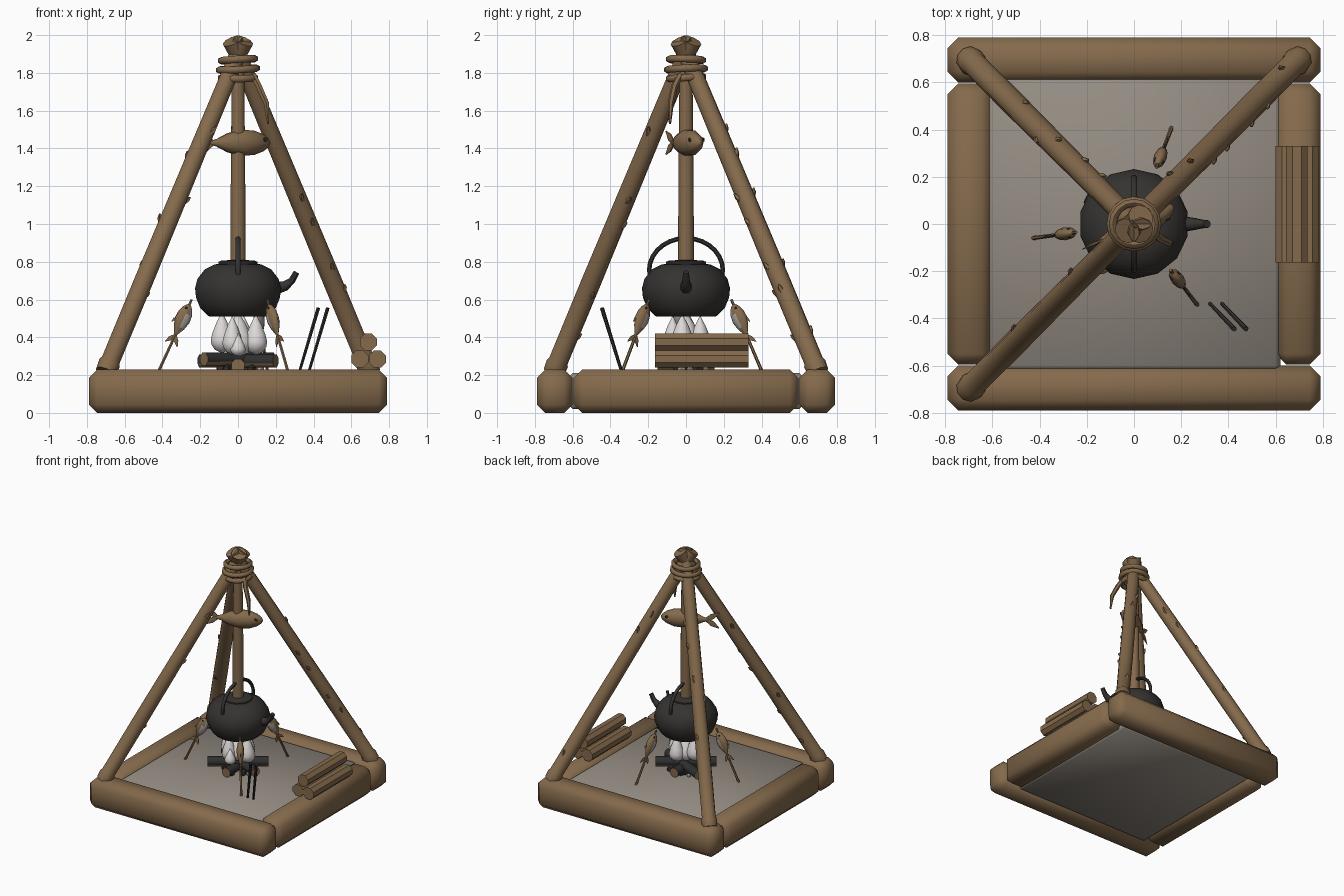
import bpy, bmesh, math, random
from mathutils import Vector as V

if "Cube" in bpy.data.objects:
    bpy.data.objects.remove(bpy.data.objects["Cube"])

random.seed(4)


def mat(name, rgb):
    m = bpy.data.materials.new(name)
    m.diffuse_color = (*rgb, 1)
    m.use_nodes = True
    m.node_tree.nodes["Principled BSDF"].inputs["Base Color"].default_value = m.diffuse_color
    return m


WOOD = mat("brown wood", (0.232, 0.144, 0.072))
ASH = mat("grey ash", (0.296, 0.262, 0.225))
IRON = mat("dark iron", (0.036, 0.033, 0.030))
CHAR = mat("charcoal", (0.030, 0.029, 0.029))
FLAME = mat("pale flame", (0.72, 0.69, 0.68))
BELLY = mat("fish belly grey", (0.38, 0.35, 0.32))


def finish(name, bm, mats, angle=45):
    bmesh.ops.recalc_face_normals(bm, faces=bm.faces)
    me = bpy.data.meshes.new(name)
    bm.to_mesh(me)
    bm.free()
    for m in mats:
        me.materials.append(m)
    ob = bpy.data.objects.new(name, me)
    bpy.context.collection.objects.link(ob)
    bpy.context.view_layer.objects.active = ob
    ob.select_set(True)
    bpy.ops.object.shade_smooth_by_angle(angle=math.radians(angle))
    ob.select_set(False)
    return ob


def add_tube(bm, pts, radii, sides=8, side=(0, 1, 0), squash=(1, 1), closed=False):
    """Sweep a polygon along pts; squash scales (across, along) the side vector."""
    pts, rings, n = [V(p) for p in pts], [], len(pts)
    for i, p in enumerate(pts):
        a = pts[(i - 1) % n] if closed else pts[max(i - 1, 0)]
        b = pts[(i + 1) % n] if closed else pts[min(i + 1, n - 1)]
        t = (b - a).normalized()
        u = V(side).cross(t).normalized()
        w = t.cross(u)
        r = radii[i] if isinstance(radii, (list, tuple)) else radii
        rings.append([bm.verts.new(p + u * r * squash[0] * math.cos(k) + w * r * squash[1] * math.sin(k))
                      for k in [(j + 0.5) * math.tau / sides for j in range(sides)]])
    for i in range(n if closed else n - 1):
        A, B = rings[i], rings[(i + 1) % n]
        for j in range(sides):
            k = (j + 1) % sides
            bm.faces.new((A[j], A[k], B[k], B[j]))
    if not closed:
        bm.faces.new(rings[0])
        bm.faces.new(rings[-1])


def tube(name, pts, radii, m, angle=45, **kw):
    bm = bmesh.new()
    add_tube(bm, pts, radii, **kw)
    return finish(name, bm, [m], angle)


def lathe(name, x, y, profile, m, sides=14, angle=45):
    return tube(name, [(x, y, z) for r, z in profile], [r for r, z in profile], m, angle, sides=sides)


def box(name, x0, x1, y0, y1, z0, z1, m, bevel):
    bm = bmesh.new()
    bmesh.ops.create_cube(bm, size=1)
    for v in bm.verts:
        v.co = ((x0 + x1) / 2 + v.co.x * (x1 - x0), (y0 + y1) / 2 + v.co.y * (y1 - y0),
                (z0 + z1) / 2 + v.co.z * (z1 - z0))
    bmesh.ops.bevel(bm, geom=bm.edges[:], offset=bevel, segments=1, affect='EDGES')
    return finish(name, bm, [m], 60)


# hearth frame and ash bed
for s, n in ((-1, "front"), (1, "back")):
    y = sorted((s * 0.6, s * 0.79))
    box(n + "_beam", -0.79, 0.79, *y, 0, 0.23, WOOD, 0.045)
for s, n in ((-1, "left"), (1, "right")):
    x = sorted((s * 0.6, s * 0.79))
    box(n + "_beam", *x, -0.595, 0.595, 0, 0.23, WOOD, 0.045)
box("ash_bed", -0.62, 0.62, -0.62, 0.62, 0.02, 0.21, ASH, 0.02)

# tripod poles with little bark knots
for i, (sx, sy) in enumerate(((-1, -1), (-1, 1), (1, 1))):
    def at(z):
        k = 0.69 * (1.9 - z) / 1.66
        return V((sx * k, sy * k, z))
    bm = bmesh.new()
    zs = (0.215, 0.26, 0.275, 0.7, 1.2, 1.75, 1.86, 1.92, 1.97)
    add_tube(bm, [at(z) for z in zs], (0.056, 0.06, 0.052, 0.053, 0.05, 0.047, 0.045, 0.05, 0.056), sides=10)
    for z in (0.42, 0.65, 0.78, 1.02, 1.15, 1.36, 1.5):
        a = random.uniform(0, math.tau)
        out = V((math.cos(a), math.sin(a), 0.3)).normalized()
        axis = (at(2) - at(0)).normalized()
        out = (out - axis * out.dot(axis)).normalized()
        p = at(z)
        add_tube(bm, [p + out * 0.035 - axis * 0.03, p + out * 0.05, p + out * 0.06 + axis * 0.02],
                 (0.014, 0.014, 0.004), sides=5)
    finish("tripod_pole_%d" % i, bm, [WOOD])

# rope lashing and its loose tail
for i, (r, z) in enumerate(((0.09, 1.775), (0.1, 1.82), (0.09, 1.87))):
    pts = [(r * math.cos(a), r * math.sin(a), z + 0.006 * math.sin(a + i))
           for a in [k * math.tau / 16 for k in range(16)]]
    tube("lashing_ring_%d" % i, pts, 0.019, WOOD, 60, sides=6, side=(0, 0, 1), closed=True)
tube("rope_tail", [(0.08, -0.03, 1.79), (0.11, -0.06, 1.73), (0.15, -0.08, 1.64), (0.16, -0.085, 1.53)],
     (0.018, 0.018, 0.016, 0.006), WOOD, sides=6)

# hanging rod
tube("hanging_rod", [(0, 0, 0.8), (0, 0, 1.3), (0, 0, 1.84)], (0.042, 0.04, 0.034), WOOD, sides=10)


def fish(name, centre, axis, side, length, height, squash, belly):
    """Fish with its head along axis; side is the flat direction."""
    c, a = V(centre), V(axis).normalized()
    up = V(side).cross(a).normalized()
    flat = a.cross(up)
    bm = bmesh.new()
    prof = ((-0.5, 0.12), (-0.38, 0.3), (-0.2, 0.72), (0.02, 1), (0.22, 0.93), (0.38, 0.65), (0.47, 0.33), (0.5, 0.1))
    h = height / 2
    add_tube(bm, [c + a * length * t for t, r in prof], [h * r for t, r in prof], sides=10, side=side,
             squash=(1, squash))
    if belly:
        bm.normal_update()
        for f in bm.faces:
            f.material_index = int((f.calc_center_median() - c).dot(up) < -h * 0.25)
    base = c - a * length * 0.45
    for s in (-1, 1):  # forked tail
        add_tube(bm, [base, base - a * length * 0.13 + up * s * h * 0.4, base - a * length * 0.27 + up * s * h * 0.85],
                 (h * 0.2, h * 0.32, h * 0.06), sides=6, side=side, squash=(1, 0.35))
    add_tube(bm, [c + up * h * 0.9 - a * length * 0.02, c + up * h * 1.12 - a * length * 0.14],
             (h * 0.22, h * 0.05), sides=5, side=side, squash=(1, 0.3))
    finish(name, bm, [WOOD, BELLY], 60)
    bm = bmesh.new()
    for s in (-1, 1):
        e = c + a * length * 0.37 + up * h * 0.22 + flat * s * h * squash * 0.6
        add_tube(bm, [e, e + flat * s * h * 0.1], (h * 0.17, h * 0.13), sides=8, side=a)
    finish(name + "_eyes", bm, [CHAR])


# carved wooden fish lever on the rod
fish("fish_lever", (0.01, 0, 1.43), (0.9, 0.42, 0), (0.42, -0.9, 0), 0.35, 0.145, 0.85, False)

# fish roasting on sticks around the fire
for i, (foot, top) in enumerate((((-0.43, -0.06, 0.2), (-0.245, -0.035, 0.6)),
                                 ((0.27, -0.345, 0.2), (0.155, -0.195, 0.6)),
                                 ((0.16, 0.41, 0.2), (0.095, 0.24, 0.6)))):
    foot, top = V(foot), V(top)
    ax = (top - foot).normalized()
    tube("roasting_stick_%d" % i, [foot, top], (0.009, 0.007), WOOD, sides=6)
    # flat side is horizontal, back faces away from the fire
    flat = ax.cross(V((0, 0, 1))).normalized()
    if flat.cross(ax).z < 0:
        flat.negate()
    fish("roasting_fish_%d" % i, foot.lerp(top, 0.72), ax, flat, 0.19, 0.085, 0.65, True)

# kettle: body, lid, spout and bail handle
lathe("kettle_body", 0, 0, ((0.155, 0.51), (0.165, 0.515), (0.205, 0.555), (0.228, 0.61), (0.233, 0.66), (0.22, 0.71),
                            (0.18, 0.76), (0.13, 0.785), (0.1, 0.79)), IRON)
lathe("kettle_lid", 0, 0, ((0.105, 0.78), (0.105, 0.8), (0.09, 0.806), (0.03, 0.81), (0.03, 0.83)), IRON)
tube("kettle_spout", [(0.18, 0, 0.655), (0.25, 0, 0.672), (0.285, 0, 0.7), (0.31, 0, 0.745)],
     (0.04, 0.028, 0.02, 0.017), IRON, sides=8)
arc = [(0, 0.195 * math.cos(a), 0.755 + 0.17 * math.sin(a)) for a in [math.pi * (k / 14) for k in range(15)]]
tube("kettle_handle", [(0, 0.185, 0.71)] + arc + [(0, -0.185, 0.71)], 0.013, IRON, sides=8, side=(1, 0, 0))

# burning logs, charred on the upper half
for i, (deg, z, off) in enumerate(((35, 0.285, 0.0), (-25, 0.275, 0.03), (90, 0.25, 0.0))):
    d = V((math.cos(math.radians(deg)), math.sin(math.radians(deg)), 0))
    c = V((0, off, z))
    bm = bmesh.new()
    L = 0.22 if i < 2 else 0.15
    add_tube(bm, [c - d * L, c, c + d * L], (0.038, 0.036, 0.038), sides=8, side=(0, 0, 1))
    bm.normal_update()
    for f in bm.faces:
        f.material_index = int(f.calc_center_median().z > z - 0.005 and abs(f.normal.dot(d)) < 0.5)
    finish("burning_log_%d" % i, bm, [WOOD, CHAR])

# embers and ash lumps
for name, m, count, r0 in (("embers", CHAR, 12, 0.032), ("ash_lumps", FLAME, 7, 0.02)):
    bm = bmesh.new()
    for k in range(count):
        a, r = k * math.tau / count + random.random(), random.uniform(0.04, 0.13)
        res = bmesh.ops.create_icosphere(bm, subdivisions=1, radius=r0 * random.uniform(0.8, 1.2))
        bmesh.ops.translate(bm, verts=res["verts"], vec=(r * math.cos(a), r * math.sin(a), 0.228))
    finish(name, bm, [m], 20)

# flames as teardrops
for i, (x, y, r, z, h) in enumerate(((0, 0.0, 0.085, 0.3, 0.23), (-0.085, 0.01, 0.062, 0.32, 0.21),
                                     (0.095, -0.02, 0.062, 0.31, 0.21), (-0.03, -0.07, 0.055, 0.31, 0.2),
                                     (0.03, 0.075, 0.058, 0.31, 0.2), (0.0, -0.1, 0.042, 0.3, 0.12))):
    prof = ((0.15, 0), (0.65, 0.07), (0.95, 0.2), (1, 0.32), (0.85, 0.5), (0.5, 0.75), (0.05, 1))
    lathe("flame_%d" % i, x, y, [(r * a, z + h * b) for a, b in prof], FLAME, 10, 60)

# fire tongs stuck in the ash
for i, x in enumerate((0.32, 0.37)):
    tube("fire_tong_%d" % i, [(x, -0.335, 0.2), (x + 0.105, -0.445, 0.555)], (0.008, 0.011), IRON, sides=6)

# stacked firewood on the right beam
for i, (x, z) in enumerate(((0.645, 0.285), (0.738, 0.285), (0.69, 0.375))):
    tube("firewood_%d" % i, [(x, -0.163, z), (x, 0.33, z)], 0.049, WOOD, 30, sides=8, side=(0, 0, 1))
